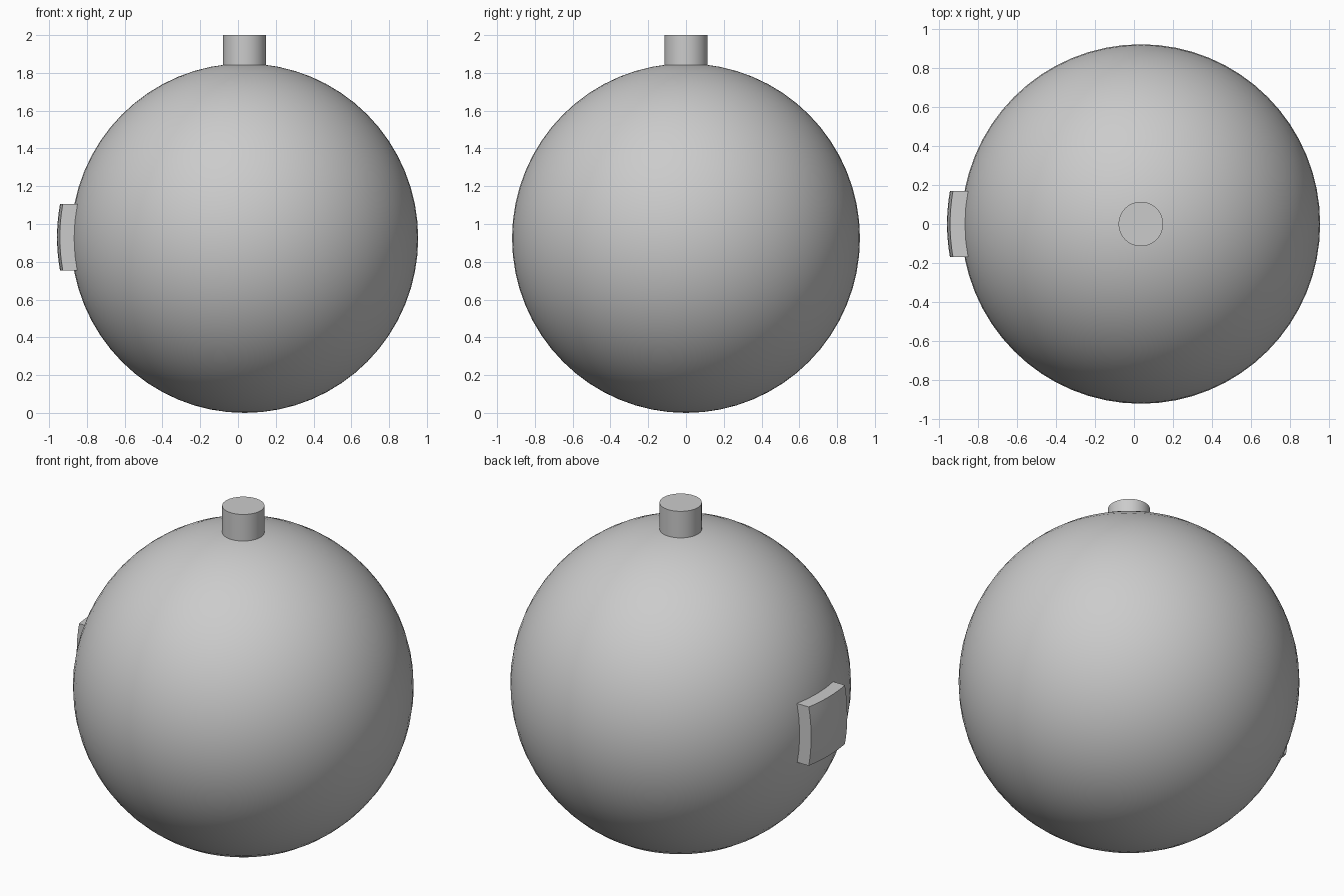
import bpy, bmesh, math

if "Cube" in bpy.data.objects:
    bpy.data.objects.remove(bpy.data.objects["Cube"])

CENTRE = (0.035, 0.0, 0.925)

grey = bpy.data.materials.new("plain_grey")
grey.diffuse_color = (0.6, 0.6, 0.6, 1)
grey.use_nodes = True
grey.node_tree.nodes["Principled BSDF"].inputs["Base Color"].default_value = grey.diffuse_color


def finish(obj, name):
    obj.name = name
    obj.data.materials.append(grey)
    bpy.ops.object.select_all(action='DESELECT')
    obj.select_set(True)
    bpy.context.view_layer.objects.active = obj
    bpy.ops.object.shade_smooth_by_angle(angle=math.radians(30))


# Round body
bpy.ops.mesh.primitive_uv_sphere_add(segments=64, ring_count=32, radius=1, location=CENTRE)
body = bpy.context.object
body.scale = (0.919, 0.921, 0.925)
bpy.ops.object.transform_apply(location=False, rotation=False, scale=True)
finish(body, "round_body")

# Short neck on top
bpy.ops.mesh.primitive_cylinder_add(vertices=48, radius=0.114, depth=0.2,
                                    location=(CENTRE[0], 0, 1.9))
finish(bpy.context.object, "top_neck")

# Curved square plate on the left side, following the body
bm = bmesh.new()
bmesh.ops.create_grid(bm, x_segments=8, y_segments=8, size=1)
outer = 0.993
for v in bm.verts:
    y, z = v.co.x * 0.17, v.co.y * 0.175
    v.co = (-math.sqrt(outer ** 2 - y * y - z * z), y, z)
back = bmesh.ops.extrude_face_region(bm, geom=bm.faces[:])
for item in back["geom"]:
    if isinstance(item, bmesh.types.BMVert):
        item.co.x += 0.09
bmesh.ops.recalc_face_normals(bm, faces=bm.faces[:])
mesh = bpy.data.meshes.new("side_plate")
bm.to_mesh(mesh)
bm.free()
plate = bpy.data.objects.new("side_plate", mesh)
plate.location = (CENTRE[0], 0, 0.93)
bpy.context.collection.objects.link(plate)
finish(plate, "side_plate")
